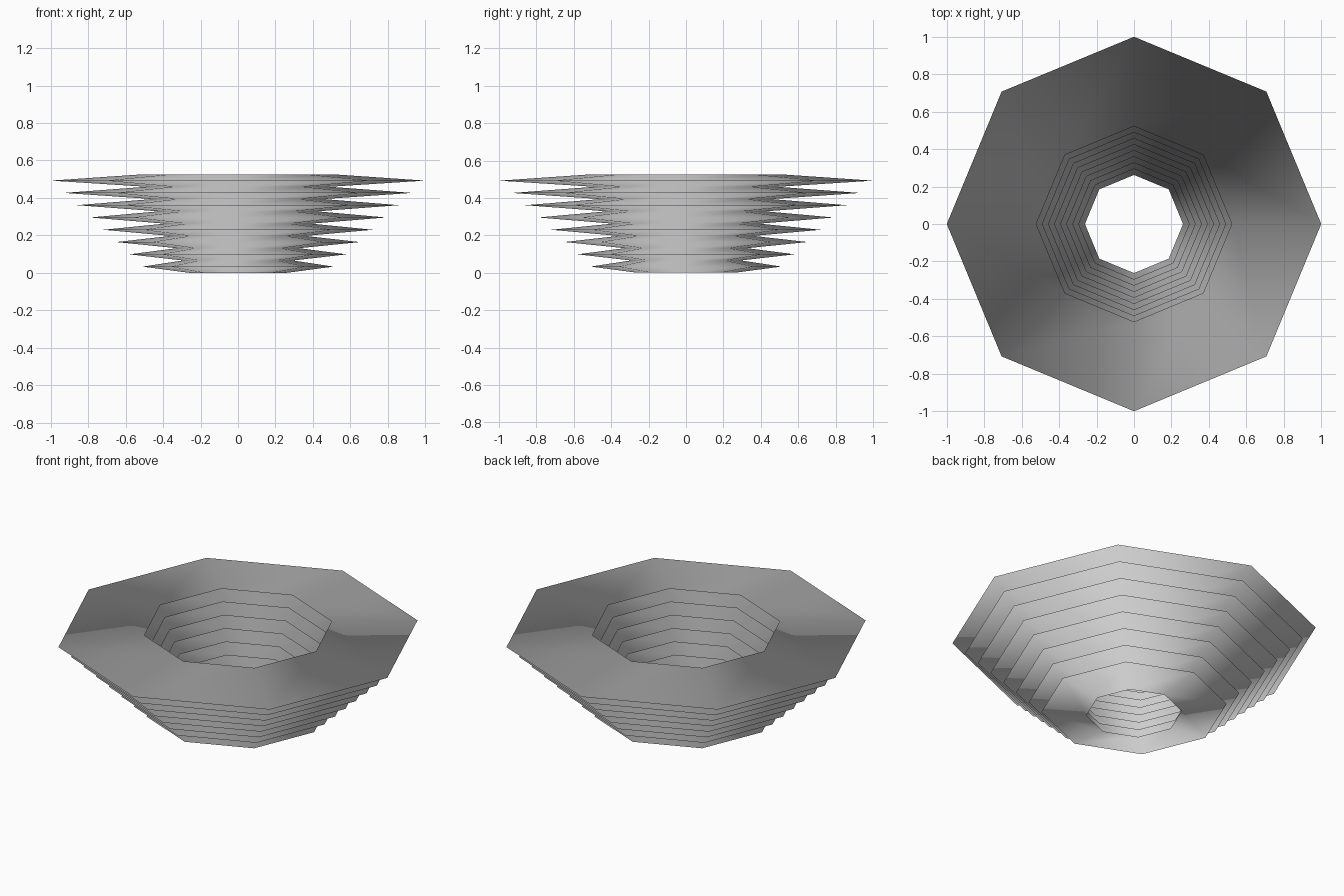
import bpy, math

if "Cube" in bpy.data.objects:
    bpy.data.objects.remove(bpy.data.objects["Cube"])

SIDES, PLEATS = 8, 8
HEIGHT = 0.525
STEP = HEIGHT / PLEATS


def lerp(a, b, t):
    return a + (b - a) * t


# Zigzag profile: inner fold, outer tip, inner fold, ... widening upwards
profile = [(lerp(0.262, 0.522, 0), 0)]
for n in range(PLEATS):
    outer = lerp(0.51, 1.0, n / (PLEATS - 1))
    inner = lerp(0.262, 0.522, (n + 1) / PLEATS)
    profile += [(outer, (n + 0.5) * STEP), (inner, (n + 1) * STEP)]

# Sweep the profile around the z axis with soft, outward shading
verts, normals, faces = [], [], []
rows = len(profile)
for i in range(SIDES):
    c, s = math.cos(math.tau * i / SIDES), math.sin(math.tau * i / SIDES)
    verts += [(r * c, r * s, z) for r, z in profile]
    normals += [(c, s, -0.03)] * rows
    j = (i + 1) % SIDES
    for k in range(rows - 1):
        faces.append((i * rows + k, j * rows + k,
                      j * rows + k + 1, i * rows + k + 1))

mesh = bpy.data.meshes.new("pleated_bellows")
mesh.from_pydata(verts, [], faces)
mesh.shade_smooth()
mesh.normals_split_custom_set_from_vertices(normals)
bellows = bpy.data.objects.new("pleated_bellows", mesh)
bpy.context.collection.objects.link(bellows)
